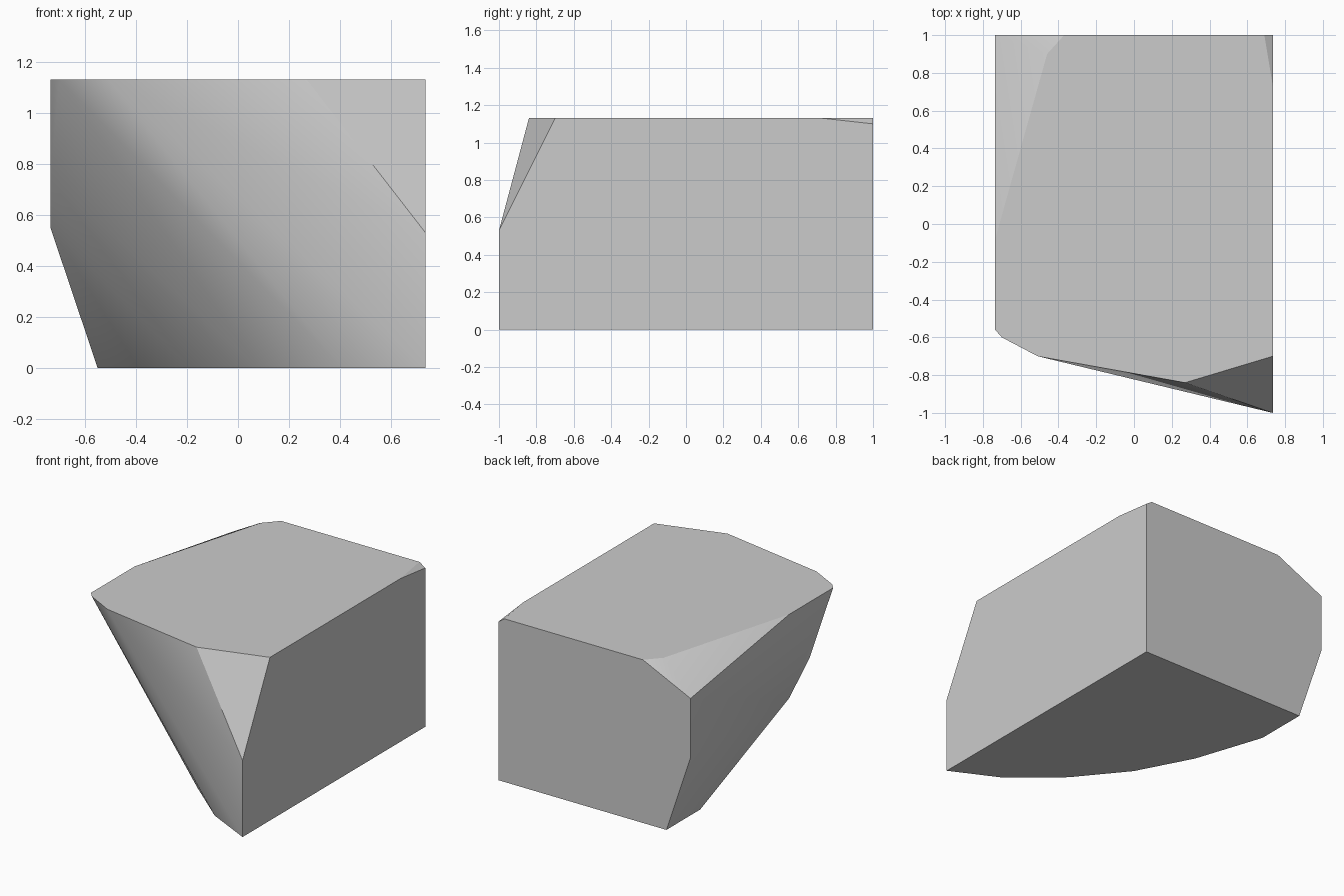
import bpy
import bmesh
import math

default_cube = bpy.data.objects.get("Cube")
if default_cube:
    bpy.data.objects.remove(default_cube, do_unlink=True)

WIDTH = 0.735    # half width
DEPTH = 1.0      # half depth
HEIGHT = 1.13


def make_material(name, colour):
    material = bpy.data.materials.new(name)
    material.use_nodes = True
    material.diffuse_color = colour
    shader = next(n for n in material.node_tree.nodes if n.type == "BSDF_PRINCIPLED")
    shader.inputs["Base Color"].default_value = colour
    shader.inputs["Roughness"].default_value = 0.8
    return material


def make_hull(name, points, material):
    """Wrap a convex skin round the points and merge its coplanar faces."""
    mesh = bpy.data.meshes.new(name)
    bm = bmesh.new()
    for point in points:
        bm.verts.new(point)
    result = bmesh.ops.convex_hull(bm, input=bm.verts[:])
    unused = [v for v in bm.verts if not v.link_faces]
    bmesh.ops.delete(bm, geom=unused, context="VERTS")
    bmesh.ops.dissolve_limit(bm, angle_limit=math.radians(0.5),
                             verts=bm.verts[:], edges=bm.edges[:])
    bmesh.ops.recalc_face_normals(bm, faces=bm.faces[:])
    bm.to_mesh(mesh)
    bm.free()
    mesh.materials.append(material)
    block = bpy.data.objects.new(name, mesh)
    bpy.context.collection.objects.link(block)
    return block


# Curved outline of the flat base, from the back round to the front corner (x, y)
base_outline = [(WIDTH, DEPTH), (-0.55, DEPTH), (-0.55, 0.63), (-0.52, 0.56),
                (-0.39, 0.15), (-0.19, -0.23), (0.08, -0.56), (0.41, -0.84),
                (WIDTH, -DEPTH)]

# Outline of the flat top (x, y)
top_outline = [(0.69, DEPTH), (-0.37, DEPTH), (-0.46, 0.9), (-0.6, 0.35),
               (-WIDTH, -0.08), (-WIDTH, -0.56), (-0.7, -0.6), (-0.51, -0.7),
               (0.27, -0.84), (WIDTH, -0.7), (WIDTH, 0.73)]

# Outline of the straight side on the model's right (y, z)
side_outline = [(DEPTH, 0.96), (DEPTH, 0.55), (-0.08, 0.55), (-0.3, 0.74)]

# Upper ends of the two upright corners on the model's left (y, z)
corner_tops = [(-DEPTH, 0.53), (DEPTH, 1.1)]

points = [(x, y, 0) for x, y in base_outline]
points += [(x, y, HEIGHT) for x, y in top_outline]
points += [(-WIDTH, y, z) for y, z in side_outline]
points += [(WIDTH, y, z) for y, z in corner_tops]

stone_grey = make_material("stone grey", (0.6, 0.6, 0.6, 1))
block = make_hull("rock_block", points, stone_grey)

# Soft shading over the worn faces, crisp edges on the cut ones
bpy.ops.object.select_all(action="DESELECT")
block.select_set(True)
bpy.context.view_layer.objects.active = block
bpy.ops.object.shade_smooth_by_angle(angle=math.radians(30))
